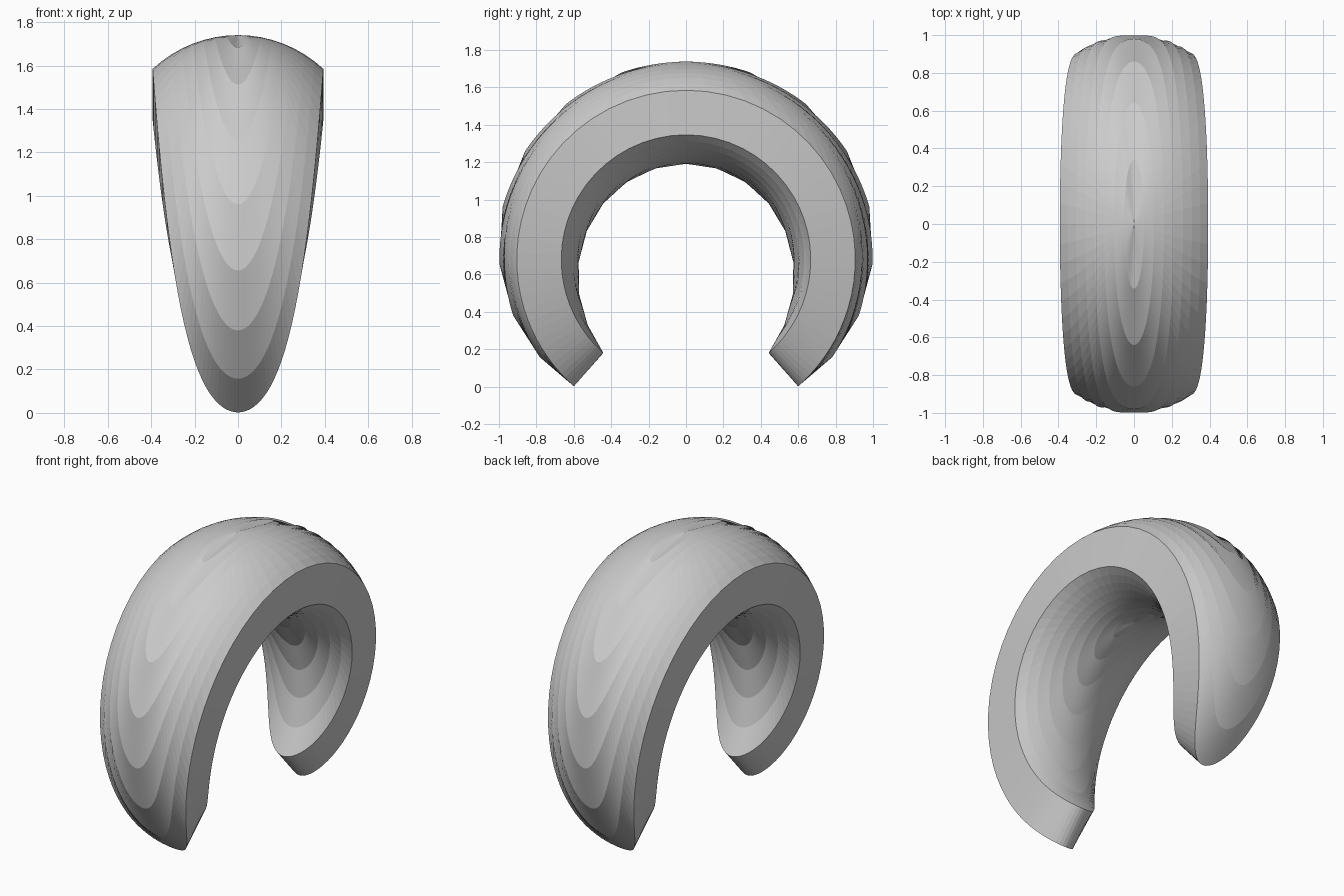
import bpy, bmesh
from math import sin, cos, pi, radians

if "Cube" in bpy.data.objects:
    bpy.data.objects.remove(bpy.data.objects["Cube"])

SEGS, RINGS = 128, 8
CENTRE_Z, MID_R = 0.68, 0.786      # bend circle of the pad
HALF_EDGE, DOME = 0.119, 0.155     # half rim thickness, dome height
HALF_W, HALF_ARC = 0.393, radians(138.5)
CAP = 0.72                         # opening angle of the spherical dome


def bend(x, arc, r):
    # wrap the flat elliptical pad around the x axis
    return (x, r * sin(arc), CENTRE_Z + r * cos(arc))


bm = bmesh.new()


def dome(side):
    # domed elliptical face: pole plus concentric rings; returns the rim ring
    pole = bm.verts.new(bend(0, 0, MID_R + side * (HALF_EDGE + DOME)))
    prev = None
    for i in range(1, RINGS + 1):
        t = CAP * i / RINGS
        u = sin(t) / sin(CAP)
        h = HALF_EDGE + DOME * (cos(t) - cos(CAP)) / (1 - cos(CAP))
        ring = [bm.verts.new(bend(HALF_W * u * cos(2 * pi * k / SEGS),
                                  HALF_ARC * u * sin(2 * pi * k / SEGS),
                                  MID_R + side * h)) for k in range(SEGS)]
        for k in range(SEGS):
            n = (k + 1) % SEGS
            if prev:
                bm.faces.new((prev[k], ring[k], ring[n], prev[n]))
            else:
                bm.faces.new((pole, ring[k], ring[n]))
        prev = ring
    return prev


# outer and inner domes joined by the rim wall
outer, inner = dome(1), dome(-1)
for k in range(SEGS):
    n = (k + 1) % SEGS
    bm.faces.new((outer[k], inner[k], inner[n], outer[n]))
bmesh.ops.recalc_face_normals(bm, faces=bm.faces)

mesh = bpy.data.meshes.new("bent_cuff")
bm.to_mesh(mesh)
bm.free()
cuff = bpy.data.objects.new("bent_cuff", mesh)
bpy.context.collection.objects.link(cuff)
